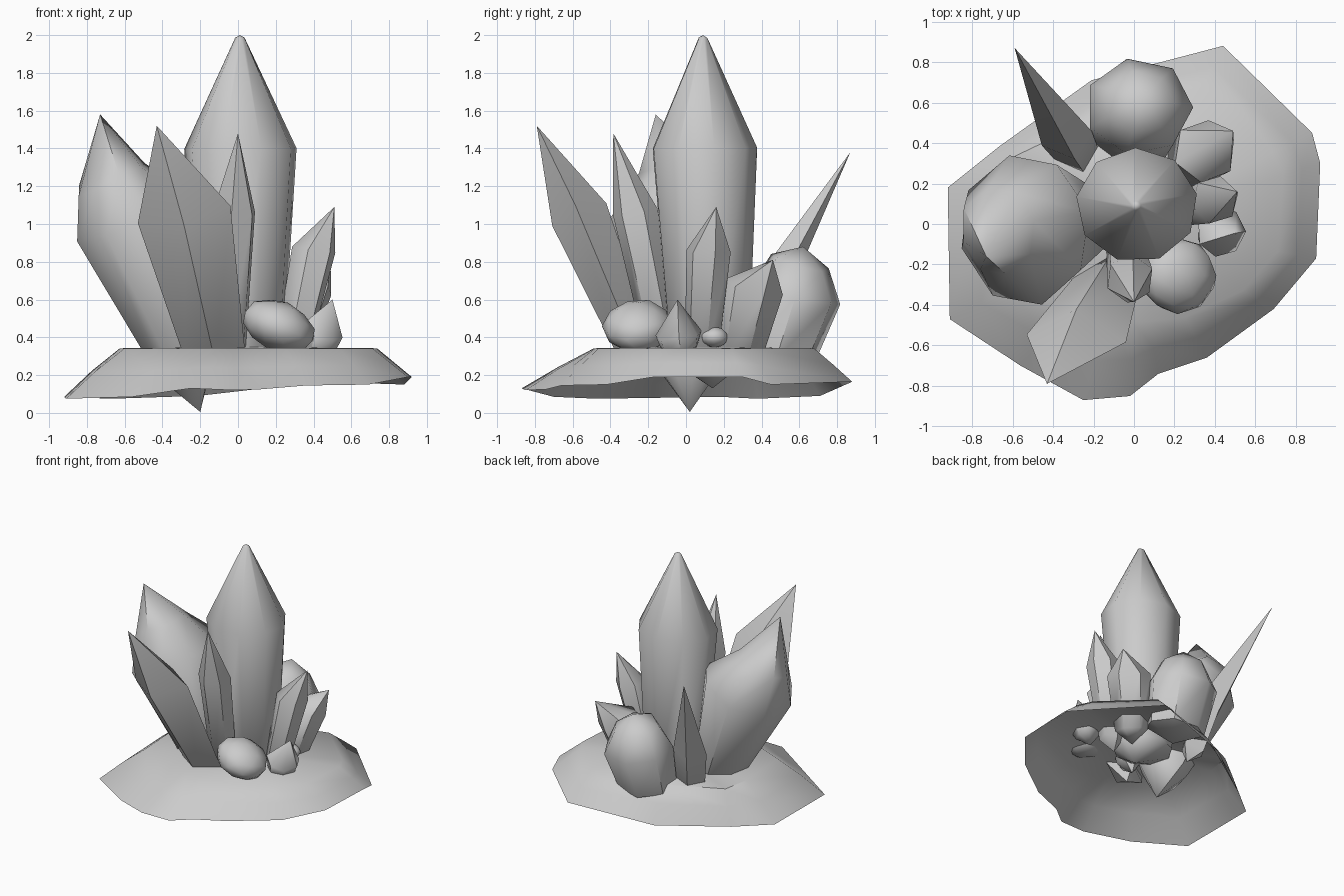
import bpy, bmesh, math, random
from mathutils import Vector, Matrix

random.seed(4)
cube = bpy.data.objects.get("Cube")
if cube:
    bpy.data.objects.remove(cube)


def finish(name, bm, angle):
    bmesh.ops.recalc_face_normals(bm, faces=bm.faces)
    mesh = bpy.data.meshes.new(name)
    bm.to_mesh(mesh)
    bm.free()
    obj = bpy.data.objects.new(name, mesh)
    bpy.context.collection.objects.link(obj)
    bpy.ops.object.select_all(action="DESELECT")
    obj.select_set(True)
    bpy.context.view_layer.objects.active = obj
    bpy.ops.object.shade_smooth_by_angle(angle=math.radians(angle))


def bridge(bm, low, high):
    n = max(len(low), len(high))
    for i in range(n):
        j = (i + 1) % n
        if len(low) == 1:
            bm.faces.new((low[0], high[j], high[i]))
        elif len(high) == 1:
            bm.faces.new((low[i], low[j], high[0]))
        else:
            bm.faces.new((low[i], low[j], high[j], high[i]))


def crystal(name, stations, sides, squash=1.0, turn=0.0, rough=0.015):
    """Loft rings (x, y, z, radius) along a leaning axis; radius 0 is a point."""
    bm = bmesh.new()
    points = [(Vector(s[:3]), s[3]) for s in stations]
    axis = (points[-2][0] - points[1][0]).normalized()
    across = (Vector((1, 0, 0)) - axis * axis.x).normalized()
    depth = axis.cross(across) * squash
    previous = None
    for centre, radius in points:
        ring = []
        for i in range(sides if radius else 1):
            a = math.tau * i / sides + turn
            offset = (across * math.cos(a) + depth * math.sin(a)) * radius
            slide = axis * random.uniform(-rough, rough) if radius else Vector()
            ring.append(bm.verts.new(centre + offset + slide))
        if previous:
            bridge(bm, previous, ring)
        previous = ring
    finish(name, bm, 48)


def stone(name, centre, size, tilt):
    bm = bmesh.new()
    bmesh.ops.create_icosphere(bm, subdivisions=2, radius=1)
    for v in bm.verts:
        v.co *= random.uniform(0.96, 1.03)
    bm.transform(Matrix.Translation(centre) @ Matrix.Rotation(tilt, 4, "Y")
                 @ Matrix.Diagonal((*size, 1)))
    finish(name, bm, 60)


# Rock base: open shell with outer rim (x, y, z) and plateau inset factor
rim = [
    (-.92, .18, .085, .68), (-.67, .38, .075, .88), (-.21, .71, .09, .76),
    (.44, .88, .165, .77), (.88, .45, .15, .78), (.92, .3, .19, .8),
    (.9, -.17, .19, .79), (.69, -.42, .15, .78), (.36, -.66, .145, .7),
    (.12, -.74, .125, .65), (-.02, -.85, .12, .57), (-.25, -.87, .13, .56),
    (-.56, -.7, .085, .6), (-.91, -.47, .075, .66),
]
bm = bmesh.new()
edge, shoulder, plateau = [], [], []
for x, y, z, inset in rim:
    mid = (1 + inset) / 2
    edge.append(bm.verts.new((x, y, z)))
    shoulder.append(bm.verts.new((x * mid, y * mid, z * .4 + .19)))
    plateau.append(bm.verts.new((x * inset, y * inset, .342)))
bridge(bm, edge, shoulder)
bridge(bm, shoulder, plateau)
bridge(bm, plateau, [bm.verts.new((.05, .05, .35))])
finish("rock_base", bm, 50)

# Tall crystals
crystal("main_crystal", [(.12, .14, .13, 0), (.02, .12, .28, .225), (.014, .093, 1.4, .302),
                         (.01, .09, 1.985, .025), (.01, .09, 2, 0)],
        9, .94, .2, .003)
crystal("right_large_crystal", [(-.2, .02, .005, 0), (-.27, 0, .28, .18), (-.535, -.03, 1.02, .345),
                                (-.675, -.035, 1.25, .2), (-.73, -.16, 1.58, 0)],
        8, 1.1, .25, .03)
crystal("front_crystal", [(-.1, -.2, .2, 0), (-.12, -.25, .3, .16), (-.285, -.565, 1.05, .25),
                          (-.43, -.79, 1.52, 0)], 4, .62, 0, 0)
crystal("front_spike", [(-.05, -.08, .2, 0), (-.05, -.11, .3, .095), (-.02, -.27, 1.07, .12),
                        (0, -.385, 1.48, 0)], 6, turn=.4)
crystal("back_spike", [(-.25, .3, .2, 0), (-.28, .34, .3, .11), (-.33, .42, .6, .13),
                       (-.59, .87, 1.38, 0)], 4, .85, .3)

# Short crystals
crystal("left_crystal", [(.24, .06, .21, 0), (.28, .08, .3, .09), (.4, .12, .86, .12),
                         (.51, .16, 1.09, 0)], 6, turn=.3)
crystal("left_small_crystal", [(.39, -.03, .25, 0), (.41, -.03, .34, .1), (.43, -.04, .42, .125),
                               (.5, -.045, .6, 0)], 7)
crystal("back_left_crystal", [(.22, .24, .2, 0), (.26, .28, .3, .12), (.35, .36, .67, .16),
                              (.49, .46, .81, 0)], 6, turn=.4)
crystal("back_crystal", [(0, .44, .2, 0), (.01, .48, .3, .225), (.025, .58, .62, .268),
                         (.03, .6, .79, .175), (.045, .62, .88, 0)],
        7, .92, 0)

# Rounded stones
stone("front_stone", (.215, -.255, .46), (.2, .185, .13), .4)
stone("left_pebble", (.36, .15, .4), (.08, .075, .055), 0)
